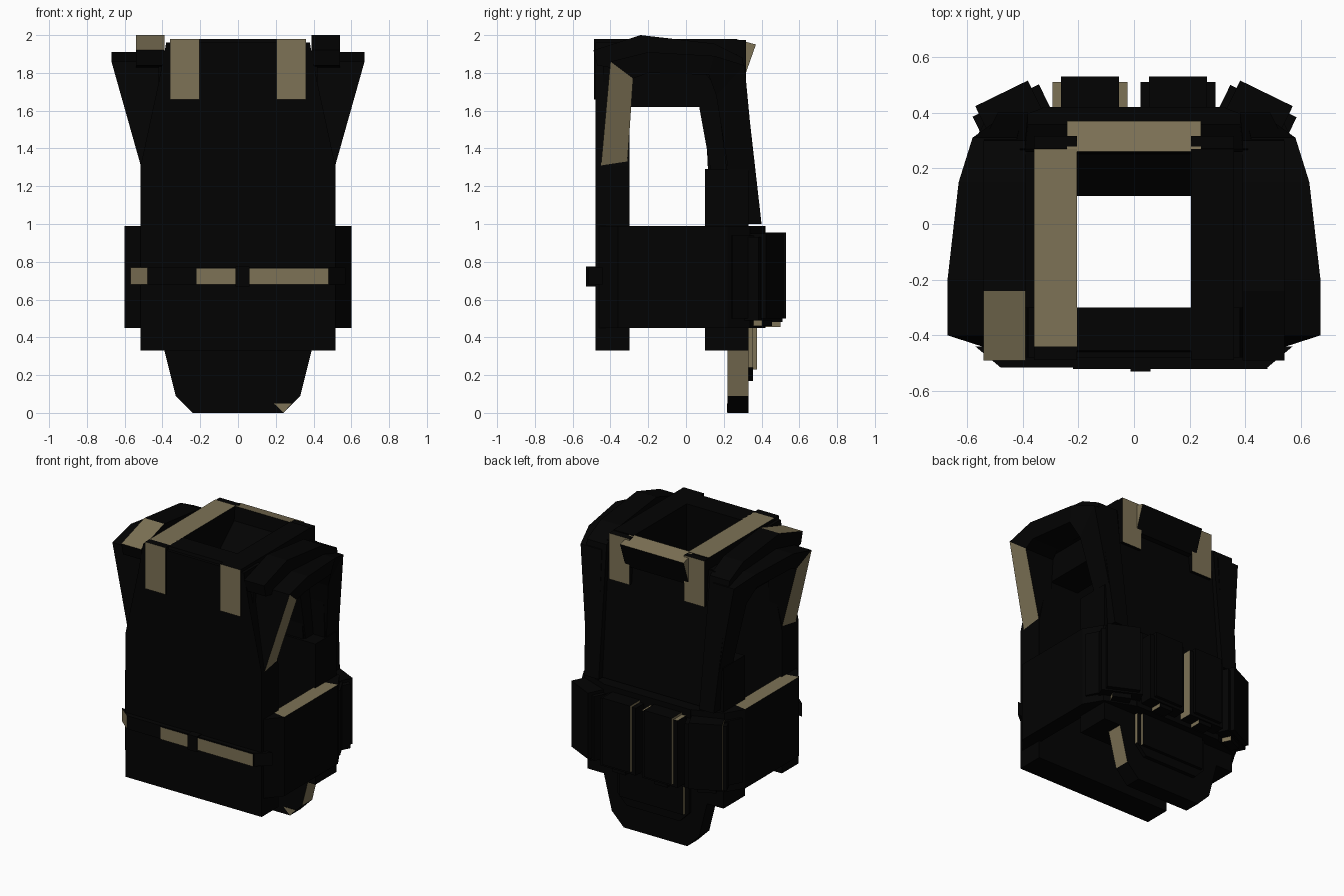
import bpy, bmesh, math
from mathutils import Vector, Matrix

if "Cube" in bpy.data.objects:
    bpy.data.objects.remove(bpy.data.objects["Cube"])


def material(name, rgb):
    m = bpy.data.materials.new(name)
    m.diffuse_color = (*rgb, 1)
    m.use_nodes = True
    m.node_tree.nodes["Principled BSDF"].inputs["Base Color"].default_value = m.diffuse_color
    return m


BLACK = material("black fabric", (0.0008, 0.0008, 0.0008))
KHAKI = material("khaki fabric", (0.205, 0.168, 0.092))


def finish(name, bm, khaki=None):
    """Make an object; khaki(center, normal) picks the khaki faces."""
    bmesh.ops.recalc_face_normals(bm, faces=bm.faces)
    bm.normal_update()
    if khaki:
        for f in bm.faces:
            f.material_index = int(bool(khaki(f.calc_center_median(), f.normal)))
    me = bpy.data.meshes.new(name)
    bm.to_mesh(me)
    bm.free()
    ob = bpy.data.objects.new(name, me)
    bpy.context.collection.objects.link(ob)
    me.materials.append(BLACK)
    me.materials.append(KHAKI)
    return ob


def prism(name, pts, axis, lo, hi, khaki=None, matrix=None):
    """Extrude a 2D outline along axis x (y,z), y (x,z) or z (x,y)."""
    place = {'x': lambda p, d: (d, p[0], p[1]),
             'y': lambda p, d: (p[0], d, p[1]),
             'z': lambda p, d: (p[0], p[1], d)}[axis]
    bm = bmesh.new()
    a = [bm.verts.new(place(p, lo)) for p in pts]
    b = [bm.verts.new(place(p, hi)) for p in pts]
    bm.faces.new(a)
    bm.faces.new(b)
    n = len(pts)
    for i in range(n):
        j = (i + 1) % n
        bm.faces.new((a[i], a[j], b[j], b[i]))
    if matrix:
        bmesh.ops.transform(bm, matrix=matrix, verts=bm.verts)
    return finish(name, bm, khaki)


def box(name, x, y, z, khaki=None, matrix=None):
    pts = [(x[0], y[0]), (x[1], y[0]), (x[1], y[1]), (x[0], y[1])]
    return prism(name, pts, 'z', z[0], z[1], khaki, matrix)


def sym(half):
    """Complete a right-half outline by mirroring it in x."""
    return half + [(-x, z) for x, z in reversed(half)]


def front_only(c, n):
    return n.y < -.5


# Flat plate side of the vest
prism("front_panel", sym([(.515, .33), (.515, 1.31), (.42, 1.75), (.38, 1.96)]),
      'y', -.48, -.30)

# Pouch side: lower plate bag, leaning upper panel
box("back_lower_panel", (-.515, .515), (.10, .33), (.33, 1.29))
prism("back_upper_panel", [(.13, 1.0), (.36, 1.0), (.27, 1.9), (.10, 1.75), (.10, 1.62)],
      'x', -.41, .41)

# Collar flap wedge
prism("collar_flap", [(.26, 1.98), (.37, 1.95), (.31, 1.78), (.24, 1.76)],
      'x', -.24, .24, lambda c, n: n.z > .5 or abs(n.x) > .9)

# Waist band wrapped round the sides: front wrap, side, corner, back
band = [("front", [(.47, -.478), (.515, -.46), (.602, -.36), (.50, -.34), (.47, -.40)]),
        ("side", [(.602, -.36), (.602, .22), (.50, .20), (.50, -.34)]),
        ("corner", [(.602, .22), (.53, .34), (.32, .42), (.30, .32), (.47, .28), (.50, .20)])]
for s in (1, -1):
    for part, pts in band:
        prism("waist_band_" + part, [(s * x, y) for x, y in pts], 'z', .45, .99,
              (lambda c, n: n.z > .9) if part == "side" else None)
box("waist_band_back", (-.33, .33), (.30, .42), (.45, .99))

# Belt with khaki webbing and buckle
prism("belt", [(-.57, -.44), (-.48, -.515), (.48, -.515), (.57, -.44)], 'z', .68, .77,
      lambda c, n: n.x < -.4 and n.y < -.4)
for a, b in ((-.22, -.01), (.06, .48)):
    box("belt_webbing", (a, b), (-.521, -.514), (.68, .765), front_only)
box("belt_buckle", (-.012, .06), (-.53, -.47), (.67, .775))

# Groin flap and its raised pad
prism("groin_flap", sym([(.42, .46), (.39, .33), (.33, .09), (.24, 0)]), 'y', .22, .33,
      lambda c, n: n.x > .8)
prism("groin_flap_tip", [(.24, .003), (.285, .05), (.19, .05)], 'y', .216, .222, front_only)
prism("groin_pad", sym([(.27, .46), (.27, .24), (.20, .17)]), 'y', .32, .355,
      lambda c, n: n.x > .9)
box("groin_pad_flap", (-.24, .24), (.35, .375), (.23, .46),
    lambda c, n: abs(n.x) > .9)

# Pouches of the waist: two middle, two turned round the corners
for s in (1, -1):
    cx = s * .158
    box("middle_pouch", (cx - .135, cx + .135), (.40, .51), (.48, .94),
        (lambda c, n: n.x > .9 or n.z > .9) if s < 0 else None)
    box("middle_pouch_cover", (cx - .105, cx + .105), (.40, .53), (.50, .955),
        lambda c, n: n.x < -.9)
    box("middle_pouch_tab", (cx - .05, cx + .05), (.42, .50), (.455, .49),
        lambda c, n: n.x > .9)
    turn = Matrix.Translation((s * .43, .375, 0)) @ Matrix.Rotation(s * math.radians(-26), 4, 'Z')
    box("corner_pouch", (-.13, .135), (-.06, .075), (.49, .93), None, turn)
    box("corner_pouch_cover", (-.105, .105), (-.05, .105), (.50, .95),
        (lambda c, n: n.x < -.8) if s < 0 else None, turn)
    box("corner_pouch_tab", (-.06, .06), (-.02, .06), (.46, .495), lambda c, n: n.x > .8, turn)
    turn2 = Matrix.Translation((s * .527, .31, 0)) @ Matrix.Rotation(s * math.radians(-62), 4, 'Z')
    box("side_pouch", (-.09, .09), (-.06, .035), (.50, .94), None, turn2)

# Shoulder straps with khaki webbing
for s in (1, -1):
    def span(a, b):
        return tuple(sorted((s * a, s * b)))
    prism("shoulder_strap", [(-.46, 1.66), (-.30, 1.62), (.07, 1.62), (.13, 1.29), (.30, 1.29),
                             (.29, 1.75), (.27, 1.98), (-.44, 1.98)],
          'x', *span(.205, .36), (lambda c, n: n.z > .9 and c.x < 0))
    box("strap_front_webbing", span(.205, .36), (-.488, -.44), (1.66, 1.98), front_only)
    prism("strap_back_webbing", [(.26, 1.975), (.317, 1.975), (.316, 1.66), (.28, 1.66)],
          'x', *span(.205, .36), lambda c, n: n.y > .5)
    prism("strap_joint", [(-.44, 1.62), (.07, 1.62), (.13, 1.29), (.27, 1.29),
                          (.26, 1.90), (-.44, 1.90)], 'x', *span(.35, .42))
prism("collar_front", [(-.475, 1.90), (-.30, 1.90), (-.30, 1.98), (-.455, 1.98)],
      'x', -.21, .21)


def loft(name, rings, khaki):
    """Skin a row of four-cornered cross-sections."""
    bm = bmesh.new()
    rings = [[bm.verts.new(p) for p in r] for r in rings]
    for a, b in zip(rings, rings[1:]):
        for i in range(4):
            j = (i + 1) % 4
            bm.faces.new((a[i], a[j], b[j], b[i]))
    bm.faces.new(rings[0])
    bm.faces.new(rings[-1])
    finish(name, bm, khaki)


# Shoulder guards: raised inner ridge and flared outer guard, lofted along the arch
# each section: outer y z, inner y z, inner x, outer x at outer edge, outer x at inner edge
ridge = [(-.49, 1.92, -.47, 1.84, .39, .54, .54),
         (-.24, 2.0, -.24, 1.80, .39, .54, .54),
         (.15, 1.955, .10, 1.80, .39, .54, .54),
         (.30, 1.88, .16, 1.72, .39, .54, .53),
         (.40, 1.0, .25, 1.0, .38, .49, .49)]
guard = [(-.45, 1.31, -.31, 1.33, .42, .515, .51),
         (-.40, 1.86, -.28, 1.77, .42, .67, .64),
         (-.20, 1.91, -.20, 1.80, .45, .67, .65),
         (.15, 1.89, .12, 1.79, .45, .63, .62),
         (.31, 1.84, .16, 1.68, .42, .58, .57),
         (.39, 1.0, .27, 1.0, .40, .47, .47)]
for s in (1, -1):
    for name, secs, rule in (
            ("shoulder_ridge", ridge,
             lambda c, n: c.x < 0 and c.y < -.2 and n.z > .8),
            ("shoulder_guard", guard,
             lambda c, n: c.y < -.3 and c.z < 1.75 and abs(n.x) > .8)):
        loft(name, [[(s * xi, oy, oz), (s * xo, oy, oz), (s * xu, iy, iz), (s * xi, iy, iz)]
                    for oy, oz, iy, iz, xi, xo, xu in secs], rule)
